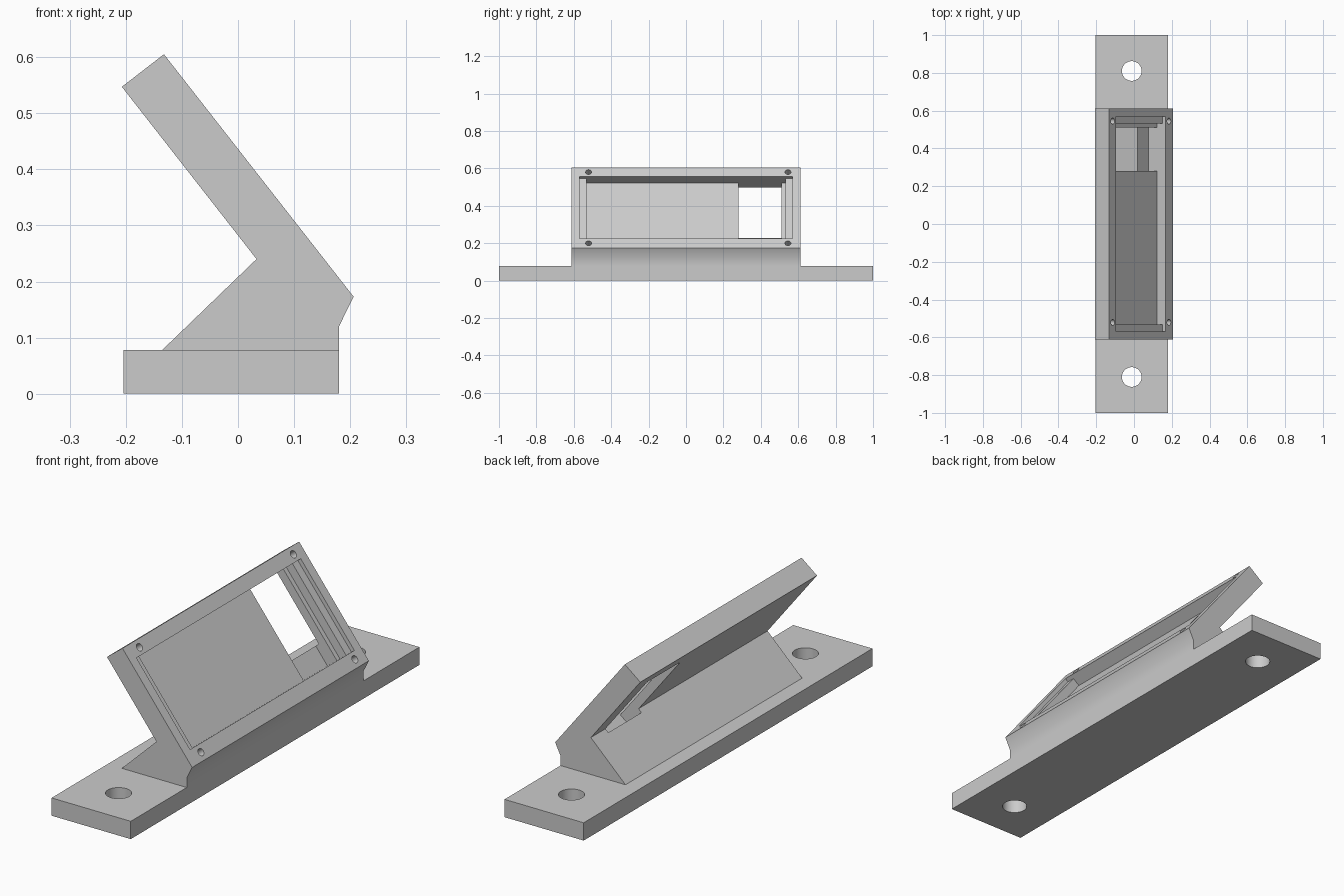
import bpy
import bmesh
import math
from mathutils import Matrix, Vector

cube = bpy.data.objects.get("Cube")
if cube:
    bpy.data.objects.remove(cube, do_unlink=True)

grey = bpy.data.materials.new("plain grey")
grey.use_nodes = True
grey.diffuse_color = (0.6, 0.6, 0.6, 1)
grey.node_tree.nodes["Principled BSDF"].inputs["Base Color"].default_value = (0.6, 0.6, 0.6, 1)


def to_object(name, bm):
    bmesh.ops.recalc_face_normals(bm, faces=bm.faces)
    mesh = bpy.data.meshes.new(name)
    bm.to_mesh(mesh)
    bm.free()
    mesh.materials.append(grey)
    obj = bpy.data.objects.new(name, mesh)
    bpy.context.collection.objects.link(obj)
    return obj


def prism(name, profile, half_length):
    """Extrude an (x, z) profile along y."""
    bm = bmesh.new()
    face = bm.faces.new([bm.verts.new((x, -half_length, z)) for x, z in profile])
    new = bmesh.ops.extrude_face_region(bm, geom=[face])["geom"]
    bmesh.ops.translate(bm, vec=(0, 2 * half_length, 0),
                        verts=[v for v in new if isinstance(v, bmesh.types.BMVert)])
    return to_object(name, bm)


def box(name, low, high, frame):
    low, high = Vector(low), Vector(high)
    bm = bmesh.new()
    bmesh.ops.create_cube(bm, size=1, matrix=frame @ Matrix.Translation((low + high) / 2)
                          @ Matrix.Diagonal((*(high - low), 1)))
    return to_object(name, bm)


def cylinder(name, radius, length, matrix, sides):
    bm = bmesh.new()
    bmesh.ops.create_cone(bm, cap_ends=True, segments=sides, radius1=radius,
                          radius2=radius, depth=length, matrix=matrix)
    return to_object(name, bm)


def combine(target, tool, operation):
    mod = target.modifiers.new("combine", 'BOOLEAN')
    mod.operation = operation
    mod.solver = 'EXACT'
    mod.object = tool
    bpy.context.view_layer.objects.active = target
    bpy.ops.object.modifier_apply(modifier=mod.name)
    bpy.data.objects.remove(tool, do_unlink=True)


# Tilted housing on its wedge, joined to the flat foot plate
lower, upper = Vector((0.206, 0, 0.173)), Vector((-0.132, 0, 0.605))
bracket = prism("angled_bracket", [
    (-0.135, 0.078), (-0.135, 0.03), (0.18, 0.03), (0.18, 0.12), (lower.x, lower.z),
    (upper.x, upper.z), (-0.207, 0.547), (0.033, 0.24)], 0.612)
foot = prism("foot_plate", [(-0.204, 0), (0.18, 0), (0.18, 0.078), (-0.204, 0.078)], 1)
combine(bracket, foot, 'UNION')

# Frame of the tilted face: x points out of it, z runs up it
up = (upper - lower).normalized()
across = Vector((0, 1, 0))
out = across.cross(up)
frame = Matrix.Translation(lower) @ Matrix((out, across, up)).transposed().to_4x4()

# Shallow ledge, deep pocket and open window
bottom, top = 0.065, 0.487
for name, depth, y0, y1 in (("ledge_cutter", 0.018, -0.569, 0.569),
                            ("pocket_cutter", 0.056, -0.532, 0.532),
                            ("window_cutter", 0.114, 0.281, 0.511)):
    combine(bracket, box(name, (-depth, y0, bottom), (0.03, y1, top), frame), 'DIFFERENCE')

# Blind screw holes at the corners of the tilted face
turn = Matrix.Rotation(math.pi / 2, 4, 'Y')
for y in (-0.521, 0.545):
    for height in (0.034, 0.517):
        place = frame @ Matrix.Translation((-0.02, y, height)) @ turn
        combine(bracket, cylinder("screw_cutter", 0.016, 0.08, place, 24), 'DIFFERENCE')

# Mounting holes through the foot plate
for y in (-0.81, 0.81):
    place = Matrix.Translation((-0.012, y, 0.04))
    combine(bracket, cylinder("mount_cutter", 0.052, 0.3, place, 48), 'DIFFERENCE')

bpy.ops.object.select_all(action='DESELECT')
bracket.select_set(True)
bpy.context.view_layer.objects.active = bracket
bpy.ops.object.shade_smooth_by_angle(angle=math.radians(30))
